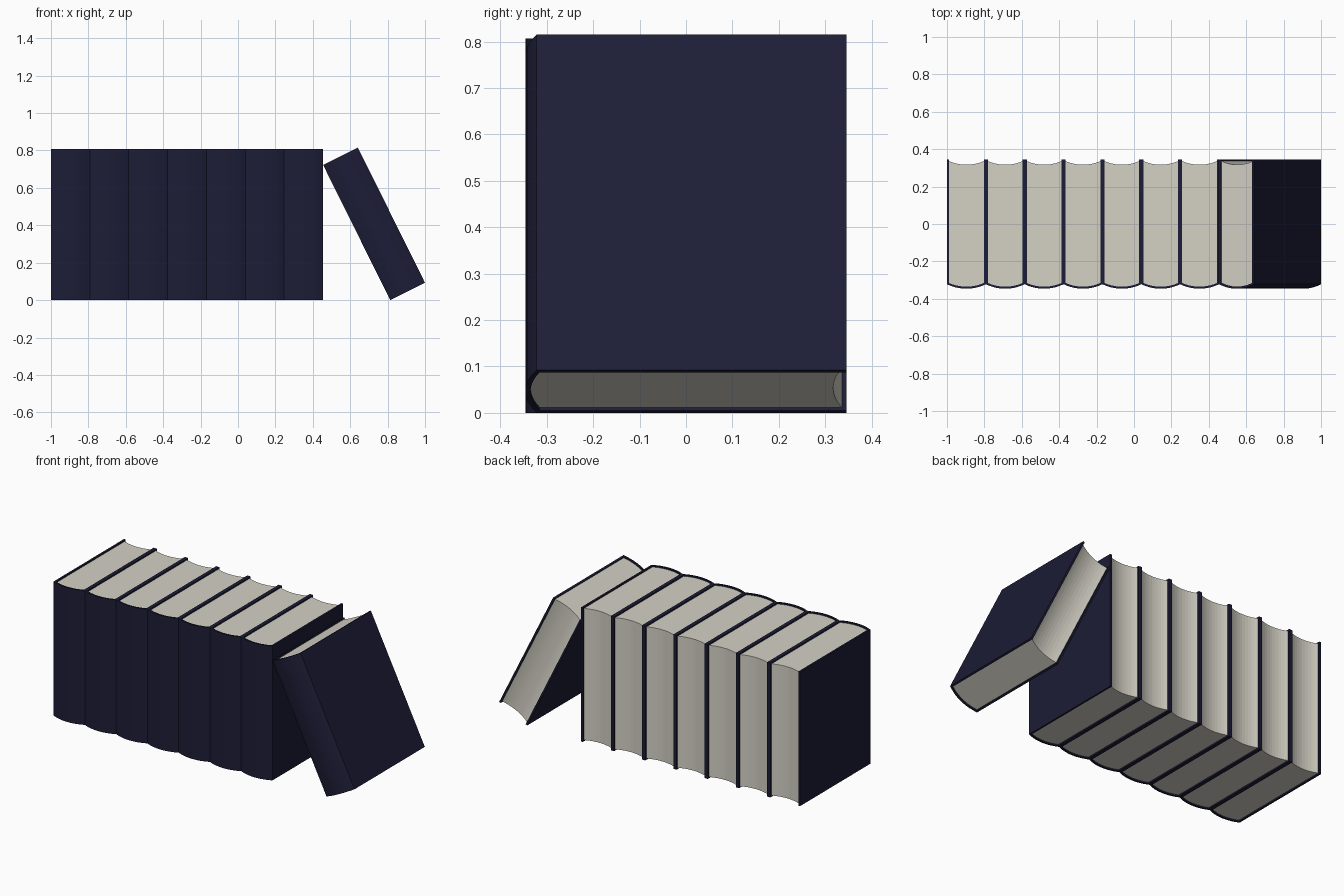
import bpy, bmesh, math
from mathutils import Matrix

if "Cube" in bpy.data.objects:
    bpy.data.objects.remove(bpy.data.objects["Cube"])

W, H, T = 0.2078, 0.807, 0.011      # book width, height, cover thickness
BACK, JOINT, SAG = 0.346, -0.322, 0.024
LIP = 0.008                          # covers stand slightly proud of the pages
N = 10                               # segments across each curved edge


def material(name, rgb):
    m = bpy.data.materials.new(name)
    m.diffuse_color = (*rgb, 1)
    m.use_nodes = True
    m.node_tree.nodes["Principled BSDF"].inputs["Base Color"].default_value = m.diffuse_color
    return m


NAVY = material("navy_cloth", (0.012, 0.012, 0.038))
PAPER = material("paper", (0.66, 0.64, 0.56))


def arc(x0, x1, y, sag):
    """Shallow arc from (x0, y) to (x1, y), bulging by sag towards -y."""
    half = (x1 - x0) / 2
    r = (half * half + sag * sag) / (2 * sag)
    a = math.asin(half / r)
    pts = []
    for i in range(N + 1):
        t = -a + 2 * a * i / N
        pts.append((x0 + half + r * math.sin(t), y - r * (math.cos(t) - math.cos(a))))
    return pts


def extrude(name, profile, z0, z1, mat, matrix):
    bm = bmesh.new()
    face = bm.faces.new([bm.verts.new((x, y, z0)) for x, y in profile])
    res = bmesh.ops.extrude_face_region(bm, geom=[face])
    verts = [g for g in res["geom"] if isinstance(g, bmesh.types.BMVert)]
    bmesh.ops.translate(bm, verts=verts, vec=(0, 0, z1 - z0))
    bmesh.ops.recalc_face_normals(bm, faces=bm.faces)
    me = bpy.data.meshes.new(name)
    bm.to_mesh(me)
    bm.free()
    me.materials.append(mat)
    ob = bpy.data.objects.new(name, me)
    bpy.context.collection.objects.link(ob)
    ob.matrix_world = matrix
    return ob


def book(label, matrix):
    # U-shaped cover: two boards joined by a rounded spine
    outer = arc(0, W, JOINT, SAG)
    inner = arc(T, W - T, JOINT + T * 0.6, SAG - T * 0.4)
    cover = outer + [(W, BACK), (W - T, BACK)] + inner[::-1] + [(T, BACK), (0, BACK)]
    extrude("cover_" + label, cover, 0, H, NAVY, matrix)
    # page block: rounded at the spine, hollow at the fore-edge
    fore = arc(T, W - T, BACK - 0.010, 0.019)
    extrude("pages_" + label, inner + fore[::-1], LIP, H - LIP, PAPER, matrix)


# row of upright books
for i in range(7):
    book(f"upright_{i + 1}", Matrix.Translation((-1 + i * W, 0, 0)))

# last book leaning against the row
tilt = math.radians(26.4)
book("leaning", Matrix.Translation((1 - W * math.cos(tilt), 0, 0)) @ Matrix.Rotation(-tilt, 4, 'Y'))
